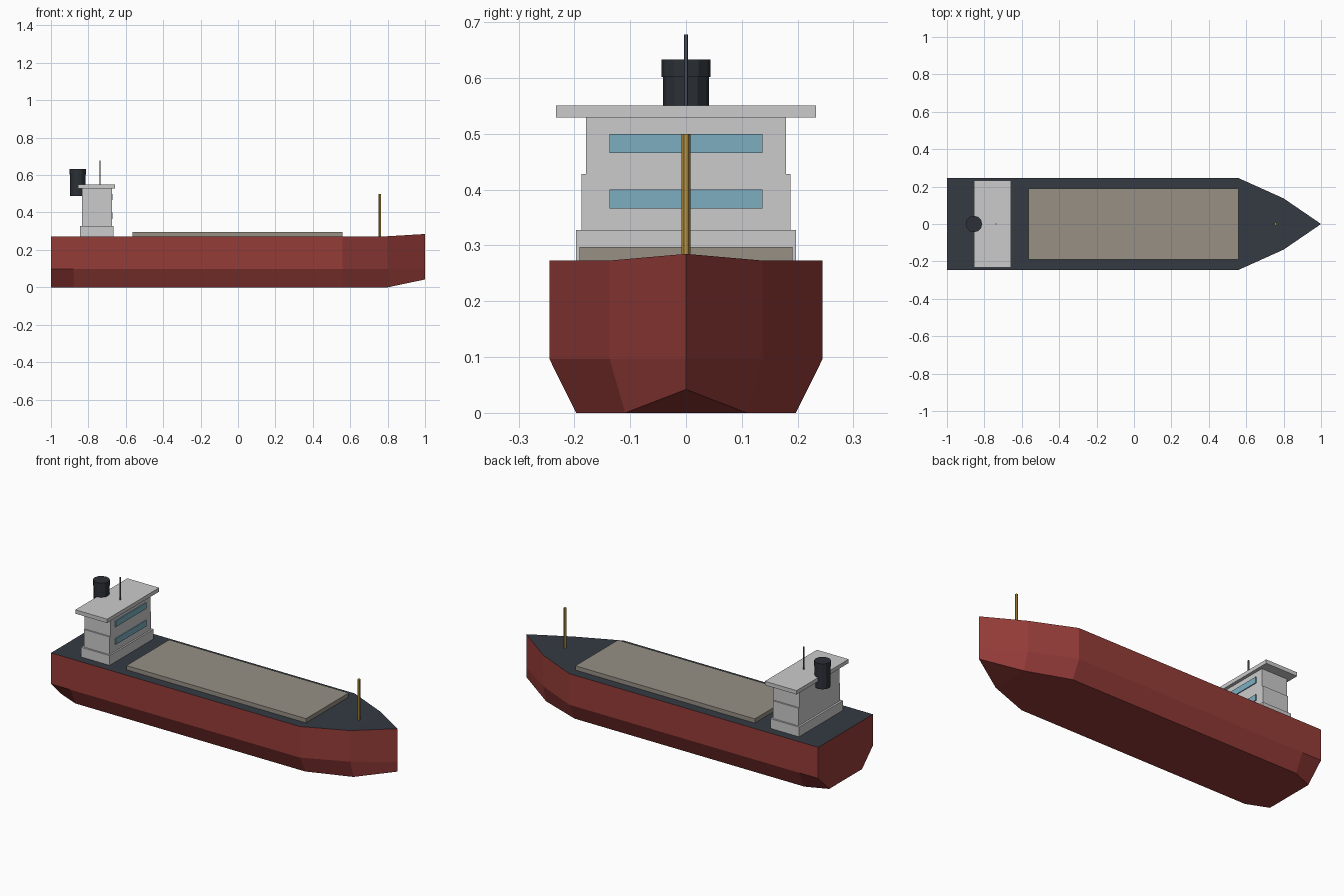
import bpy, bmesh
from math import radians

if "Cube" in bpy.data.objects:
    bpy.data.objects.remove(bpy.data.objects["Cube"])


def material(name, rgb):
    m = bpy.data.materials.new(name)
    m.diffuse_color = (*rgb, 1)
    m.use_nodes = True
    m.node_tree.nodes["Principled BSDF"].inputs["Base Color"].default_value = m.diffuse_color
    return m


RED = material("hull_red", (0.30, 0.045, 0.04))
DARK = material("deck_dark", (0.035, 0.042, 0.055))
BLACK = material("funnel_black", (0.025, 0.03, 0.038))
TAUPE = material("hatch_taupe", (0.31, 0.28, 0.235))
GLASS = material("window_blue", (0.20, 0.42, 0.52))
YELLOW = material("mast_yellow", (0.48, 0.29, 0.05))
STEEL = material("steel", (0.11, 0.12, 0.15))


def finish(name, bm, *mats):
    bmesh.ops.recalc_face_normals(bm, faces=bm.faces)
    me = bpy.data.meshes.new(name)
    bm.to_mesh(me)
    bm.free()
    for m in mats:
        if m:
            me.materials.append(m)
    ob = bpy.data.objects.new(name, me)
    bpy.context.collection.objects.link(ob)
    return ob


def box(name, x, y, z, mat=None):
    """Box from ranges x and z, and half width y."""
    bm = bmesh.new()
    bmesh.ops.create_cube(bm, size=1)
    for v in bm.verts:
        v.co = (x[v.co.x > 0], y if v.co.y > 0 else -y, z[v.co.z > 0])
    return finish(name, bm, mat)


def tube(name, x, r, z, sides, mat):
    bm = bmesh.new()
    bmesh.ops.create_cone(bm, cap_ends=True, segments=sides, radius1=r,
                          radius2=r, depth=z[1] - z[0])
    ob = finish(name, bm, mat)
    ob.location = (x, 0, (z[0] + z[1]) / 2)
    return ob


# Hull: lofted stations (x, deck half width, bottom half width, deck z, bottom z)
CHINE = 0.097
stations = [(-1.0, 0.245, 0.147, 0.273, 0), (-0.88, 0.245, 0.197, 0.273, 0),
            (0.56, 0.245, 0.197, 0.273, 0), (0.8, 0.137, 0.109, 0.273, 0),
            (1.0, 0.0, 0.0, 0.285, 0.042)]
bm = bmesh.new()
rings = []
for x, w, b, top, bot in stations:
    ring = [(w, top), (w, CHINE), (b, bot), (-b, bot), (-w, CHINE), (-w, top)]
    rings.append([bm.verts.new((x, y, z)) for y, z in ring])
deck_faces = []
for a, c in zip(rings, rings[1:]):
    for i in range(6):
        j = (i + 1) % 6
        f = bm.faces.new((a[i], a[j], c[j], c[i]))
        if i == 5:
            f.material_index = 1
bm.faces.new(rings[0])
bmesh.ops.remove_doubles(bm, verts=bm.verts, dist=1e-5)
finish("hull", bm, RED, DARK)

# Cargo hatch
box("cargo_hatch", (-0.565, 0.56), 0.191, (0.27, 0.297), TAUPE)

# Superstructure tiers and bridge roof
box("house_base", (-0.846, -0.666), 0.197, (0.27, 0.328))
box("house_lower", (-0.835, -0.675), 0.187, (0.328, 0.428))
box("house_upper", (-0.835, -0.675), 0.179, (0.428, 0.53))
box("bridge_roof", (-0.856, -0.657), 0.233, (0.529, 0.551))

# Forward window bands
for i, z in enumerate((0.366, 0.466)):
    box(f"window_band_{i + 1}", (-0.68, -0.67), 0.137, (z, z + 0.034), GLASS)

# Funnel, cap and masts
tube("funnel", -0.856, 0.041, (0.488, 0.602), 12, BLACK)
tube("funnel_cap", -0.856, 0.044, (0.602, 0.633), 12, BLACK)
tube("radar_mast", -0.738, 0.004, (0.55, 0.678), 6, STEEL)
tube("fore_mast", 0.757, 0.008, (0.27, 0.5), 6, YELLOW)
